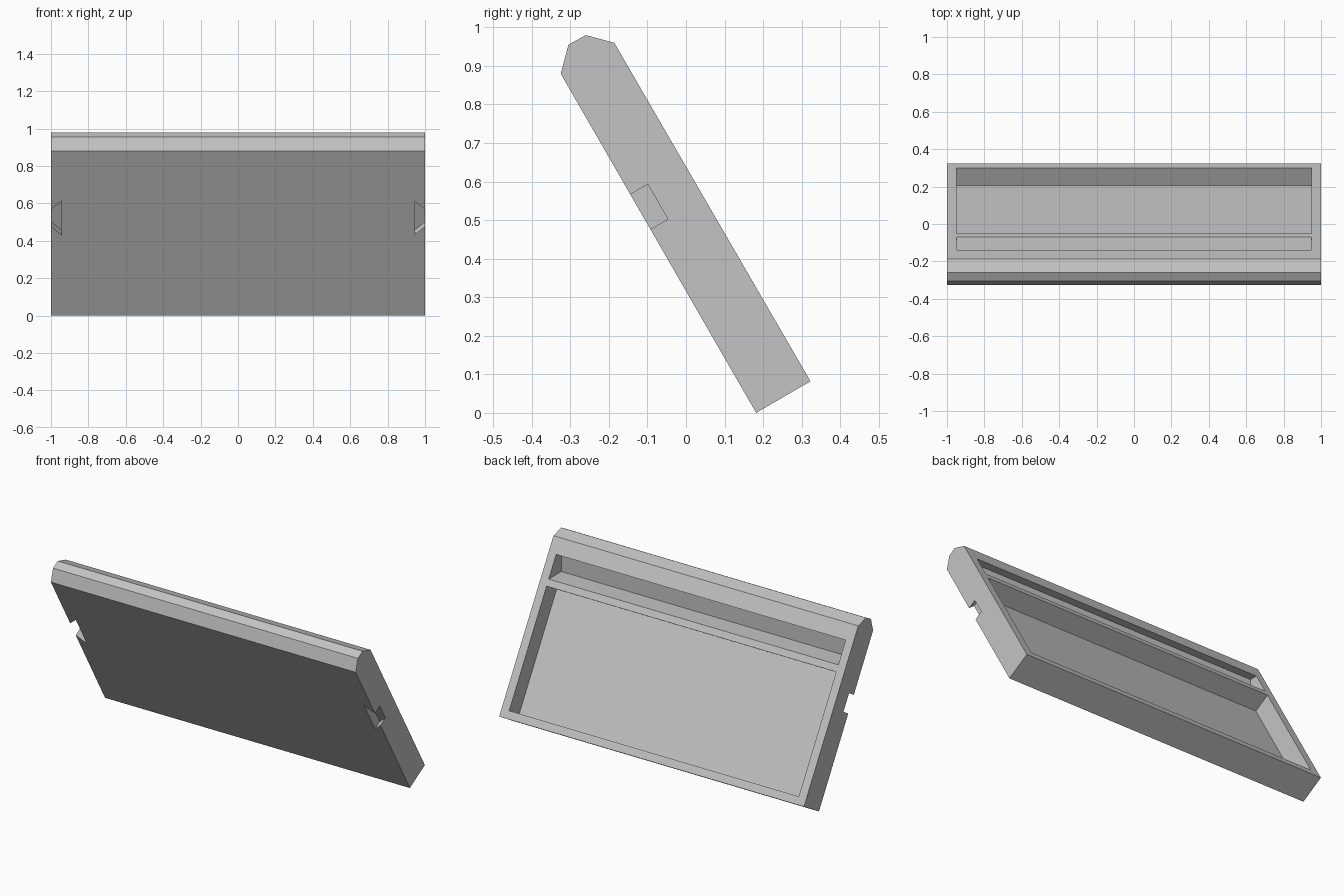
import bpy, bmesh
from mathutils import Vector

cube = bpy.data.objects.get("Cube")
if cube:
    bpy.data.objects.remove(cube)

# Slab axes: UP runs along the slope, OUT points out of the back face
UP = Vector((0, -0.5, 0.866))
OUT = Vector((0, 0.866, 0.5))
FOOT_FRONT = Vector((0, 0.182, 0))
FOOT_BACK = Vector((0, 0.323, 0.082))

grey = bpy.data.materials.new("plain grey")
grey.use_nodes = True
colour = (0.55, 0.55, 0.55, 1)
grey.diffuse_color = colour
grey.node_tree.nodes["Principled BSDF"].inputs["Base Color"].default_value = colour


def prism(name, outline, sweep):
    """Solid made by sweeping a flat outline along a vector."""
    bm = bmesh.new()
    face = bm.faces.new([bm.verts.new(p) for p in outline])
    swept = bmesh.ops.extrude_face_region(bm, geom=[face])["geom"]
    verts = [v for v in swept if isinstance(v, bmesh.types.BMVert)]
    bmesh.ops.translate(bm, verts=verts, vec=sweep)
    bmesh.ops.recalc_face_normals(bm, faces=bm.faces)
    mesh = bpy.data.meshes.new(name)
    bm.to_mesh(mesh)
    bm.free()
    mesh.materials.append(grey)
    obj = bpy.data.objects.new(name, mesh)
    bpy.context.collection.objects.link(obj)
    return obj


def across(name, profile, half_width):
    """Prism running the width of the model from a (y, z) profile."""
    outline = [(-half_width, y, z) for y, z in profile]
    return prism(name, outline, Vector((2 * half_width, 0, 0)))


def back_point(along, depth):
    p = FOOT_BACK + UP * along - OUT * depth
    return p.y, p.z


def carve(target, cutter):
    mod = target.modifiers.new(cutter.name, "BOOLEAN")
    mod.operation = "DIFFERENCE"
    mod.solver = "EXACT"
    mod.object = cutter
    cutter.hide_render = True
    bpy.context.view_layer.objects.active = target
    bpy.ops.object.modifier_apply(modifier=mod.name)
    bpy.data.objects.remove(cutter)


# Leaning slab with a faceted top edge
panel = across("leaning_panel", [
    (FOOT_FRONT.y, FOOT_FRONT.z), (FOOT_BACK.y, FOOT_BACK.z),
    (-0.186, 0.96), (-0.26, 0.98), (-0.305, 0.955), (-0.325, 0.88)], 1)

# Large rectangular recess in the back
carve(panel, across("back_recess", [
    back_point(s, d) for s, d in
    [(0.045, -0.05), (0.045, 0.11), (0.744, 0.11), (0.744, -0.05)]], 0.95))

# Level shelf pocket above it
carve(panel, across("shelf_pocket", [
    (-0.188, 0.76), (0.05, 0.76), (0.05, 0.88), (-0.188, 0.88)], 0.95))

# Dovetail notches in the front at both ends
for side, name in ((-1, "right_notch"), (1, "left_notch")):
    corners = [(0.945, 0.498), (0.945, 0.706), (1.045, 0.612), (1.045, 0.592)]
    outline = [FOOT_FRONT + UP * s + Vector((side * x, 0, 0)) - OUT * 0.05
               for x, s in corners]
    carve(panel, prism(name, outline, OUT * 0.103))
